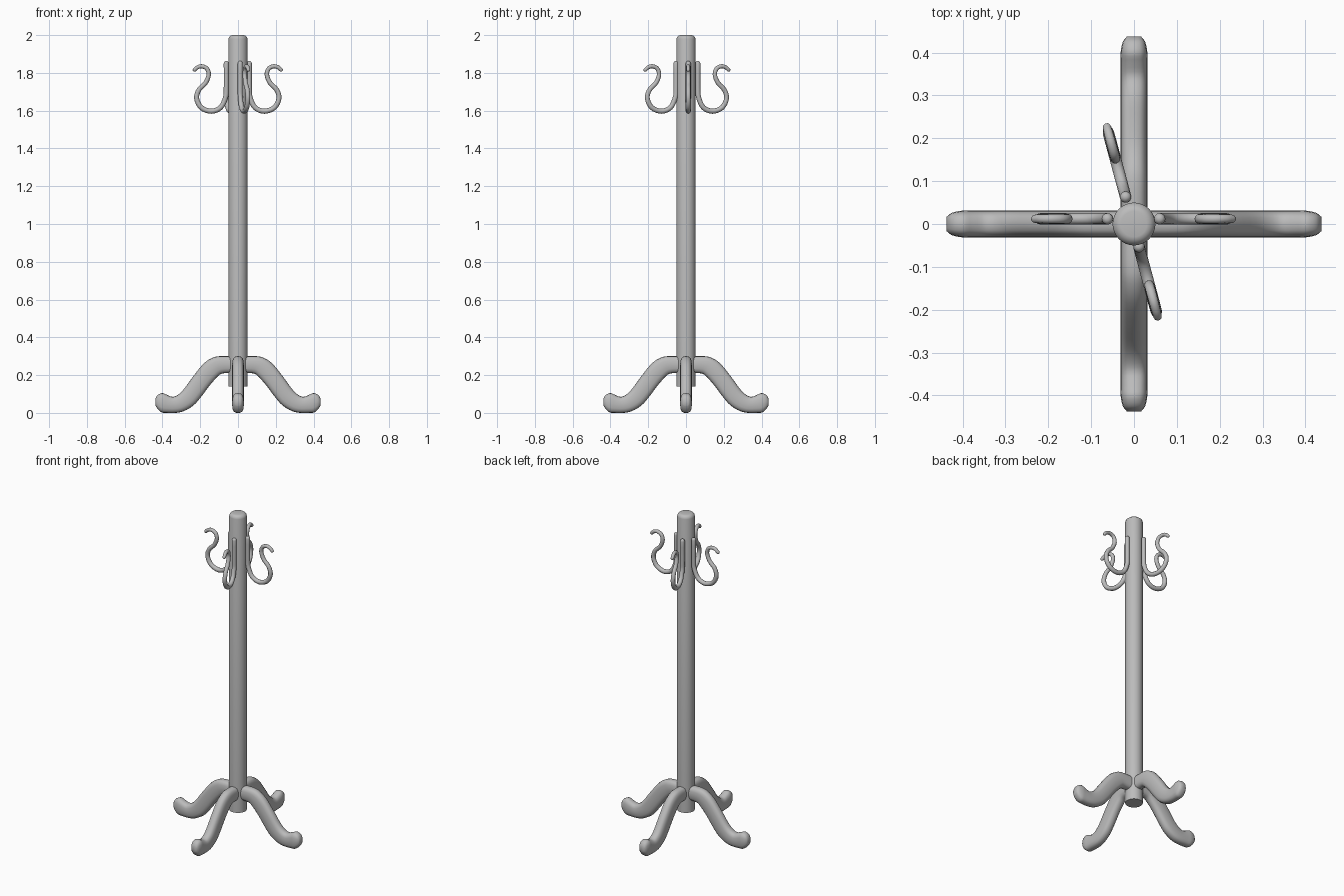
import bpy, bmesh, math
from mathutils import Vector, Matrix

cube = bpy.data.objects.get("Cube")
if cube:
    bpy.data.objects.remove(cube, do_unlink=True)

grey = bpy.data.materials.new("mid_grey")
grey.use_nodes = True
colour = (0.5, 0.5, 0.5, 1)
grey.diffuse_color = colour
grey.node_tree.nodes["Principled BSDF"].inputs["Base Color"].default_value = colour


def make_object(name, bm, matrix=Matrix(), angle=40):
    bmesh.ops.recalc_face_normals(bm, faces=bm.faces)
    mesh = bpy.data.meshes.new(name)
    bm.to_mesh(mesh)
    bm.free()
    mesh.materials.append(grey)
    obj = bpy.data.objects.new(name, mesh)
    bpy.context.collection.objects.link(obj)
    obj.matrix_world = matrix
    bpy.ops.object.select_all(action="DESELECT")
    obj.select_set(True)
    bpy.context.view_layer.objects.active = obj
    bpy.ops.object.shade_smooth_by_angle(angle=math.radians(angle))
    return obj


def loft(rings):
    """Skin a list of equal point rings and cap both ends."""
    bm = bmesh.new()
    loops = [[bm.verts.new(p) for p in ring] for ring in rings]
    for a, b in zip(loops, loops[1:]):
        for i in range(len(a)):
            j = (i + 1) % len(a)
            bm.faces.new((a[i], a[j], b[j], b[i]))
    bm.faces.new(loops[0])
    bm.faces.new(loops[-1])
    return bm


def smooth_path(points, steps):
    """Catmull-Rom interpolation through the points."""
    pts = [Vector(p) for p in points]
    pts = [2 * pts[0] - pts[1]] + pts + [2 * pts[-1] - pts[-2]]
    out = []
    for a, b, c, d in zip(pts, pts[1:], pts[2:], pts[3:]):
        for k in range(steps):
            t = k / steps
            out.append(0.5 * (2 * b + (c - a) * t + (2 * a - 5 * b + 4 * c - d) * t**2
                              + (3 * b - a - 3 * c + d) * t**3))
    return out + [pts[-2]]


def turn(degrees):
    return Matrix.Rotation(math.radians(degrees), 4, "Z")


# Central post with a softened top
SIDES = 32
post_rings = []
for r, z in [(0.05, 0.14), (0.05, 1.98), (0.047, 1.99), (0.038, 1.998), (0.03, 2.0)]:
    post_rings.append([(r * math.cos(math.tau * i / SIDES), r * math.sin(math.tau * i / SIDES), z)
                       for i in range(SIDES)])
make_object("post", loft(post_rings))

# Leg sections: upper edge (x, z), lower edge (x, z), half width
leg_sections = [
    ((0.04, 0.30), (0.04, 0.212), 0.031),
    ((0.10, 0.30), (0.085, 0.208), 0.031),
    ((0.14, 0.29), (0.11, 0.19), 0.031),
    ((0.185, 0.258), (0.15, 0.145), 0.031),
    ((0.24, 0.19), (0.195, 0.085), 0.031),
    ((0.285, 0.128), (0.235, 0.04), 0.031),
    ((0.315, 0.098), (0.285, 0.01), 0.031),
    ((0.345, 0.085), (0.33, 0), 0.031),
    ((0.375, 0.095), (0.38, 0), 0.031),
    ((0.40, 0.105), (0.405, 0.003), 0.031),
    ((0.425, 0.095), (0.425, 0.02), 0.026),
    ((0.437, 0.075), (0.437, 0.04), 0.017),
]


def rounded(v):
    return math.copysign(abs(v) ** 0.75, v)


def build_leg():
    rows = smooth_path([(*t, *b, w) for t, b, w in leg_sections], 3)
    rings = []
    for tx, tz, bx, bz, w in rows:
        top, low = Vector((tx, 0, tz)), Vector((bx, 0, bz))
        mid, half = (top + low) / 2, (top - low) / 2
        rings.append([mid + half * rounded(math.sin(a)) + Vector((0, w * rounded(math.cos(a)), 0))
                      for a in (math.tau * i / 16 for i in range(16))])
    return loft(rings)


for name, angle in [("left", 0), ("back", 90), ("right", 180), ("front", 270)]:
    make_object(name + "_leg", build_leg(), turn(angle), 50)

# Hook centre line as (distance from axis, height)
hook_line = [(0.06, 1.85), (0.06, 1.72), (0.064, 1.67), (0.09, 1.617), (0.14, 1.597),
             (0.193, 1.617), (0.217, 1.665), (0.205, 1.71), (0.17, 1.747), (0.153, 1.79),
             (0.163, 1.823), (0.19, 1.835), (0.213, 1.829), (0.228, 1.816)]


def build_hook():
    path = [Vector((x, 0, z)) for x, z in smooth_path(hook_line, 4)]
    last = len(path) - 1
    stations = []
    for i, p in enumerate(path):
        tangent = (path[min(i + 1, last)] - path[max(i - 1, 0)]).normalized()
        stations.append((p, tangent, 0.0135 - 0.0035 * max(0, i / last - 0.4) / 0.6))
    # Domed ends
    p, t, r = stations[0]
    start = [(p - t * r * s, t, r * math.sqrt(1 - s * s)) for s in (0.95, 0.75, 0.45)]
    p, t, r = stations[-1]
    end = [(p + t * r * s, t, r * math.sqrt(1 - s * s)) for s in (0.45, 0.75, 0.95)]
    side = Vector((0, 1, 0))
    rings = []
    for p, t, r in start + stations + end:
        normal = t.cross(side)
        rings.append([p + r * (normal * math.cos(a) + side * math.sin(a))
                      for a in (math.tau * i / 12 for i in range(12))])
    return loft(rings)


for name, angle, offset in [("left", 0, (0, 0.012, 0)), ("right", 180, (-0.002, 0.012, 0)),
                            ("back", 105, (-0.004, 0.005, 0)), ("front", -75, (-0.004, 0.005, 0))]:
    make_object(name + "_hook", build_hook(), Matrix.Translation(offset) @ turn(angle), 60)
